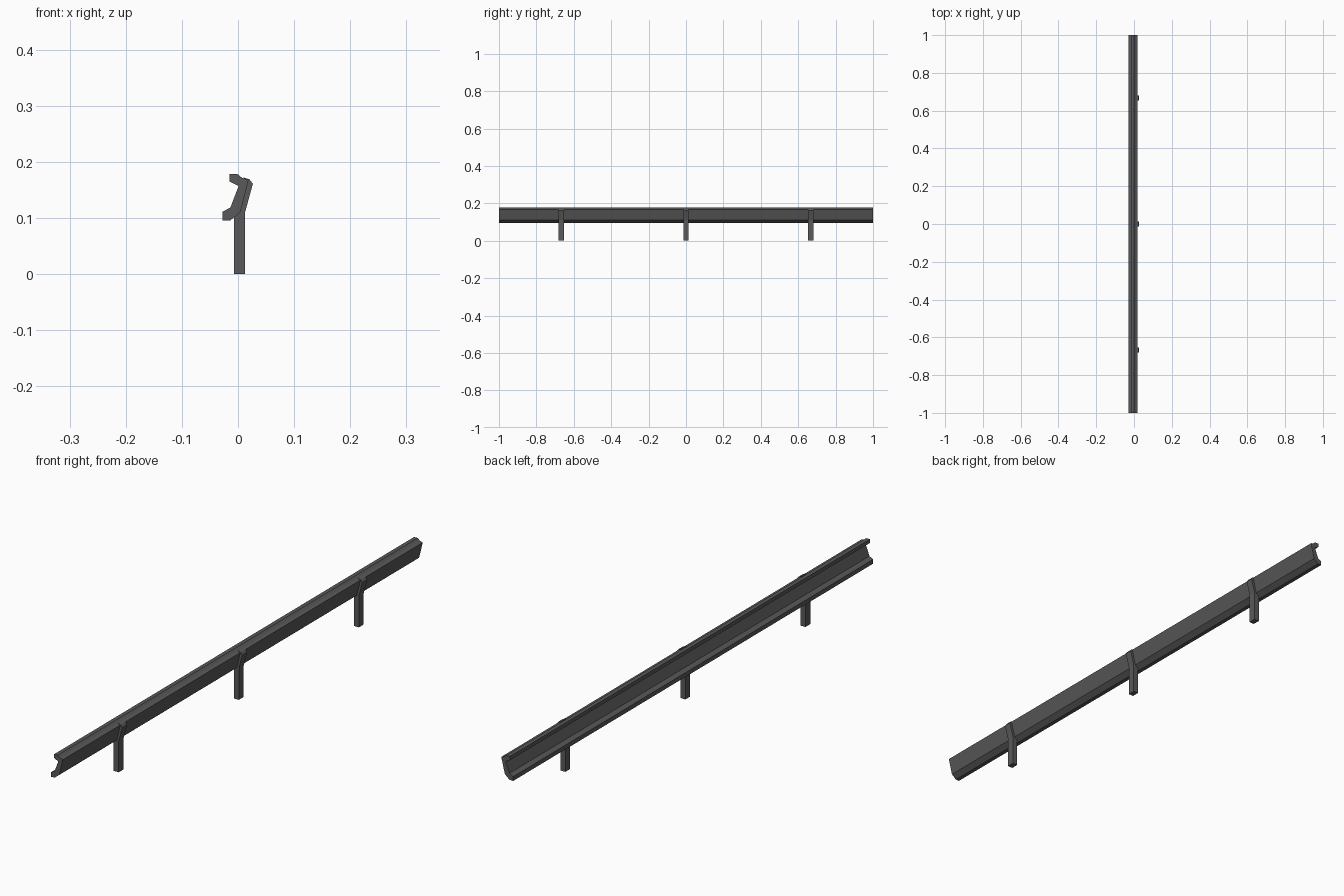
import bpy, bmesh

if "Cube" in bpy.data.objects:
    bpy.data.objects.remove(bpy.data.objects["Cube"])

# Dark grey metal
metal = bpy.data.materials.new("dark_metal")
metal.diffuse_color = (0.1, 0.1, 0.1, 1)
metal.use_nodes = True
metal.node_tree.nodes["Principled BSDF"].inputs["Base Color"].default_value = metal.diffuse_color


def extrude_profile(name, profile, y_center, length):
    """Extrude an x/z outline along y into a closed solid."""
    bm = bmesh.new()
    y0 = y_center - length / 2
    face = bm.faces.new([bm.verts.new((x, y0, z)) for x, z in profile])
    ext = bmesh.ops.extrude_face_region(bm, geom=[face])
    moved = [v for v in ext["geom"] if isinstance(v, bmesh.types.BMVert)]
    bmesh.ops.translate(bm, verts=moved, vec=(0, length, 0))
    bmesh.ops.recalc_face_normals(bm, faces=bm.faces)
    mesh = bpy.data.meshes.new(name)
    bm.to_mesh(mesh)
    bm.free()
    mesh.materials.append(metal)
    obj = bpy.data.objects.new(name, mesh)
    bpy.context.collection.objects.link(obj)
    return obj


# Long folded rail with a C-shaped section open towards -x
rail = [(-0.015, 0.1785), (-0.001, 0.1785), (0.007, 0.172), (0.0187, 0.168),
        (0.0045, 0.111), (-0.0135, 0.096), (-0.028, 0.096), (-0.028, 0.111),
        (-0.0135, 0.119), (0.001, 0.157), (-0.015, 0.165)]
extrude_profile("guard_rail", rail, 0, 2.0)

# Three bent posts behind the rail
post = [(-0.007, 0), (0.0125, 0), (0.0125, 0.110), (0.0265, 0.161),
        (0.0205, 0.169), (0.010, 0.1725), (0.014, 0.160),
        (0.0025, 0.113), (-0.007, 0.104)]
for label, y in (("front", -0.667), ("middle", 0), ("back", 0.667)):
    extrude_profile(f"{label}_post", post, y, 0.027)
